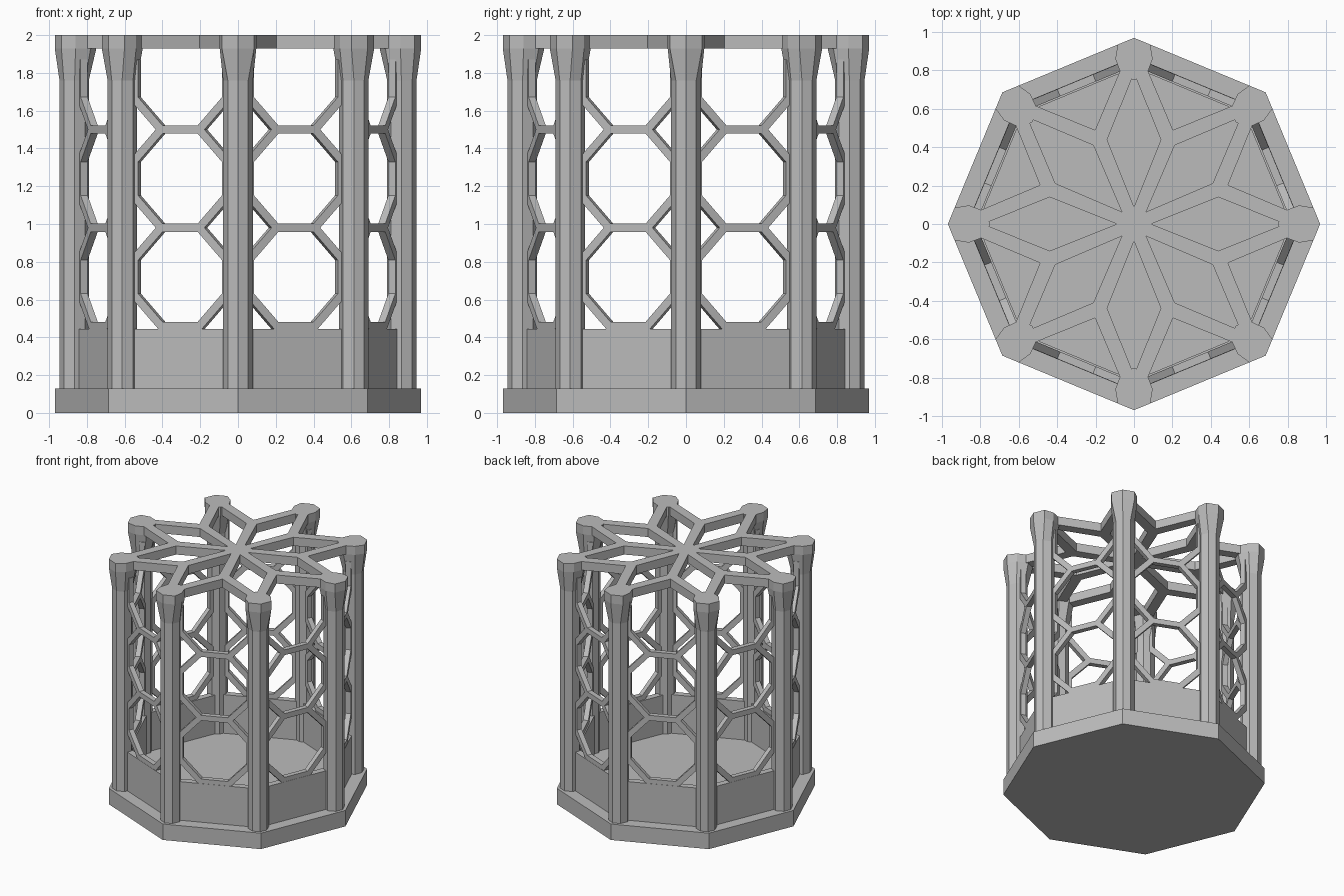
import bpy, bmesh, math
from mathutils import Matrix, Vector

cube = bpy.data.objects.get("Cube")
if cube:
    bpy.data.objects.remove(cube, do_unlink=True)

SIDES = 8
STEP = math.tau / SIDES
GREY = 0.5

stone = bpy.data.materials.new("plain_grey")
stone.use_nodes = True
stone.diffuse_color = (GREY, GREY, GREY, 1)
stone.node_tree.nodes["Principled BSDF"].inputs["Base Color"].default_value = (GREY, GREY, GREY, 1)


def finish(name, bm, angle=0):
    bmesh.ops.recalc_face_normals(bm, faces=bm.faces[:])
    mesh = bpy.data.meshes.new(name)
    bm.to_mesh(mesh)
    bm.free()
    mesh.materials.append(stone)
    obj = bpy.data.objects.new(name, mesh)
    obj.rotation_euler.z = angle
    bpy.context.collection.objects.link(obj)
    return obj


def octagon(radius, z):
    return [(radius * math.cos(i * STEP), radius * math.sin(i * STEP), z) for i in range(SIDES)]


def loft(bm, rings, capped=True, closed=False):
    loops = [[bm.verts.new(p) for p in ring] for ring in rings]
    pairs = list(zip(loops, loops[1:]))
    if closed:
        pairs.append((loops[-1], loops[0]))
    for a, b in pairs:
        for i in range(len(a)):
            j = (i + 1) % len(a)
            bm.faces.new((a[i], a[j], b[j], b[i]))
    if capped:
        bm.faces.new(loops[0])
        bm.faces.new(loops[-1])


# Base slab
bm = bmesh.new()
loft(bm, [octagon(0.97, 0), octagon(0.97, 0.13)])
finish("base", bm)

# Low parapet wall
bm = bmesh.new()
OUT, INN = 0.87, 0.815
loft(bm, [octagon(OUT, 0.12), octagon(OUT, 0.445), octagon(INN, 0.445), octagon(INN, 0.12)],
     capped=False, closed=True)
finish("parapet_wall", bm)


# Columns with flared heads: half profile mirrored across the radial axis
def section(half, z):
    inner, *sides, tip = half
    outline = [inner] + sides + [tip] + [(x, -y) for x, y in reversed(sides)]
    return [(x, y, z) for x, y in outline]


SHAFT = [(0.79, 0), (0.81, 0.052), (0.865, 0.079), (0.922, 0.054), (0.945, 0)]
HEAD = [(0.75, 0), (0.78, 0.067), (0.86, 0.097), (0.935, 0.085), (0.97, 0)]
for i in range(SIDES):
    bm = bmesh.new()
    loft(bm, [section(SHAFT, 0.12), section(SHAFT, 1.76), section(HEAD, 1.93), section(HEAD, 2)])
    finish(f"column_{i + 1}", bm, i * STEP)

# Roof star: eight arms, each a mirrored half around a kite opening
half = STEP / 2
valley = (0.53 * math.cos(half), 0.53 * math.sin(half))
arm = [(0, 0), valley, (0.84, 0.055), (0.84, 0), (0.785, 0), (0.44, 0.14), (0.09, 0)]
bm = bmesh.new()
for i in range(SIDES):
    turn = Matrix.Rotation(i * STEP, 3, "Z")
    for side in (1, -1):
        pts = [turn @ Vector((x, y * side, 1.93)) for x, y in arm]
        v = [bm.verts.new(p) for p in pts]
        # spoke, rim bar and tip
        for idx in ((0, 1, 5, 6), (1, 2, 4, 5), (2, 3, 4)):
            bm.faces.new([v[k] for k in idx])
bmesh.ops.remove_doubles(bm, verts=bm.verts[:], dist=0.0005)
bmesh.ops.recalc_face_normals(bm, faces=bm.faces[:])
extruded = bmesh.ops.extrude_face_region(bm, geom=bm.faces[:], use_keep_orig=True)["geom"]
bmesh.ops.translate(bm, vec=(0, 0, 0.07), verts=[e for e in extruded if isinstance(e, bmesh.types.BMVert)])
finish("roof_star", bm)


# Lattice screens
def bar(bm, a, b, width=0.043, depth=0.04, extra=0.008):
    a, b = Vector((0, *a)), Vector((0, *b))
    along = (b - a).normalized()
    across = Vector((1, 0, 0)).cross(along) * width / 2
    out = Vector((depth / 2, 0, 0))
    a, b = a - along * extra, b + along * extra
    loft(bm, [[p + across + out, p - across + out, p - across - out, p + across - out]
              for p in [a + Vector((0.782, 0, 0)), b + Vector((0.782, 0, 0))]])


NEAR, FAR, RISE = 0.11, 0.262, 0.163
LEVELS = (0.46, 0.98, 1.5)
for i in range(SIDES):
    bm = bmesh.new()
    for z in LEVELS:
        bar(bm, (-NEAR, z), (NEAR, z))
        top = 1.87 if z == LEVELS[-1] else z + 0.52 - RISE
        for s in (1, -1):
            bar(bm, (s * NEAR, z), (s * FAR, z + RISE))
            bar(bm, (s * FAR, z + RISE), (s * FAR, top), extra=0)
            if z > LEVELS[0]:
                bar(bm, (s * NEAR, z), (s * FAR, z - RISE))
    finish(f"lattice_screen_{i + 1}", bm, (i + 0.5) * STEP)
